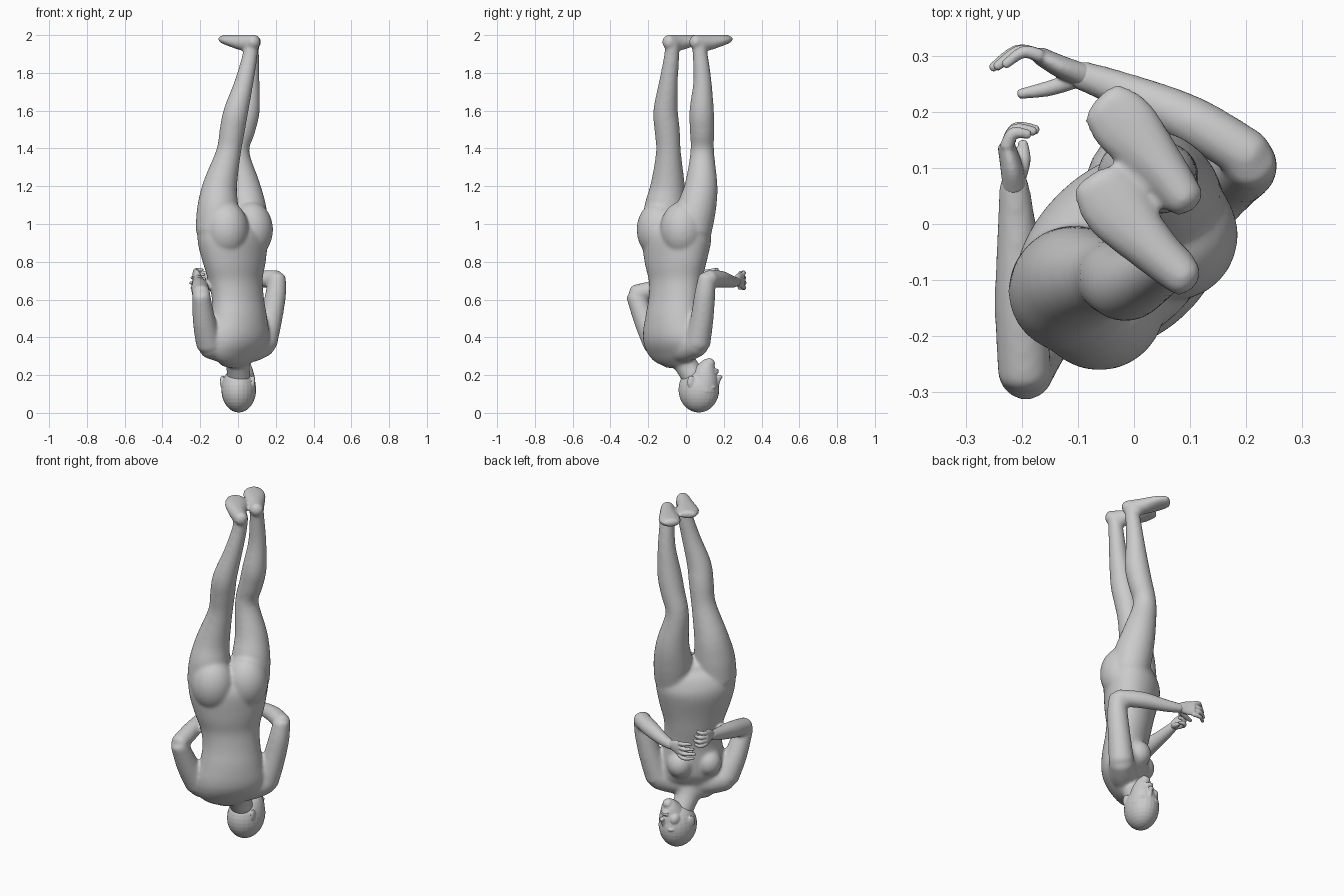
import bpy, bmesh, math
from mathutils import Vector, Matrix

LAT = Vector((0.72, 0.69, 0))     # side-to-side axis of the body
BACK = Vector((0.69, -0.72, 0))
UP = Vector((0, 0, 1))


def catmull(rows, steps=4):
    out = []
    for i in range(len(rows) - 1):
        p0, p1, p2, p3 = (rows[max(0, min(len(rows) - 1, i + k))] for k in (-1, 0, 1, 2))
        for s in range(steps):
            t = s / steps
            out.append([0.5 * (2 * b + (c - a) * t + (2 * a - 5 * b + 4 * c - d) * t * t
                               + (3 * b - a - 3 * c + d) * t ** 3)
                        for a, b, c, d in zip(p0, p1, p2, p3)])
    return out + [list(rows[-1])]


def tube(bm, rows, side=LAT, n=24):
    """Smooth limb through (x, y, z, half width, half depth) with round ends."""
    rows = catmull([r if len(r) == 5 else (*r, r[3]) for r in rows])
    pts = [Vector(r[:3]) for r in rows]
    rings = []
    for i, r in enumerate(rows):
        t = (pts[min(i + 1, len(pts) - 1)] - pts[max(i - 1, 0)]).normalized()
        u = (side - t * side.dot(t)).normalized()
        v = t.cross(u)
        end = -1 if i == 0 else 1 if i == len(rows) - 1 else 0
        caps = [(0, 1)]
        if end:
            caps += [(end * math.sin(a), math.cos(a)) for a in (0.5, 1.0, 1.4)]
            if end < 0:
                caps.reverse()
        h = 0.6 * min(r[3], r[4])
        for off, k in caps:
            c = pts[i] + t * off * h
            rings.append([bm.verts.new(c + u * (r[3] * k * math.cos(2 * math.pi * j / n))
                                       + v * (r[4] * k * math.sin(2 * math.pi * j / n)))
                          for j in range(n)])
    for a, b in zip(rings, rings[1:]):
        for j in range(n):
            bm.faces.new((a[j], a[(j + 1) % n], b[(j + 1) % n], b[j]))
    bm.faces.new(rings[0][::-1])
    bm.faces.new(rings[-1])


def ball(bm, c, r, turn=0):
    m = Matrix.Translation(c) @ Matrix.Rotation(turn, 4, 'Z') @ Matrix.Diagonal((*r, 1))
    bmesh.ops.create_uvsphere(bm, u_segments=24, v_segments=16, radius=1, matrix=m)


def finish(bm, name, voxel, smooth):
    bmesh.ops.recalc_face_normals(bm, faces=bm.faces)
    me = bpy.data.meshes.new(name)
    bm.to_mesh(me)
    bm.free()
    ob = bpy.data.objects.new(name, me)
    bpy.context.collection.objects.link(ob)
    rm = ob.modifiers.new("fuse", 'REMESH')
    rm.mode = 'VOXEL'
    rm.voxel_size = voxel
    rm.use_smooth_shade = True
    sm = ob.modifiers.new("soften", 'SMOOTH')
    sm.factor = 0.5
    sm.iterations = smooth
    return ob


# torso, hips at the top, shoulders below
bm = bmesh.new()
tube(bm, [(-0.03, -0.045, 1.03, 0.185, 0.085), (-0.03, -0.045, 0.99, 0.205, 0.125),
          (-0.028, -0.05, 0.92, 0.215, 0.15),
          (-0.018, -0.055, 0.8, 0.19, 0.137), (-0.012, -0.055, 0.7, 0.161, 0.122),
          (0, -0.062, 0.6, 0.155, 0.116), (0.005, -0.068, 0.5, 0.17, 0.124),
          (0.005, -0.07, 0.4, 0.19, 0.122), (0, -0.058, 0.33, 0.18, 0.092),
          (-0.005, -0.04, 0.29, 0.12, 0.07)], n=40)
# shoulder girdle
tube(bm, [(-0.155, -0.155, 0.36, 0.07, 0.068), (-0.09, -0.11, 0.345, 0.075, 0.075),
          (0, -0.06, 0.335, 0.07, 0.08), (0.075, 0.0, 0.345, 0.075, 0.075),
          (0.14, 0.062, 0.37, 0.07, 0.068)], UP)
hip, chest = Vector((-0.03, -0.047, 0.97)), Vector((0, -0.06, 0.47))
for s in (-1, 1):
    ball(bm, hip + BACK * 0.048 + LAT * s * 0.09, (0.118, 0.118, 0.15))
    ball(bm, chest - BACK * 0.07 + LAT * s * 0.078, (0.07, 0.07, 0.075))
# neck
tube(bm, [(-0.005, -0.045, 0.34, 0.1, 0.068), (-0.003, -0.01, 0.27, 0.066, 0.061),
          (0.005, 0.04, 0.19, 0.062, 0.064)])
# legs
tube(bm, [(0.058, 0.03, 0.96, 0.105), (0.047, 0.055, 1.08, 0.104), (0.03, 0.08, 1.2, 0.088),
          (-0.003, 0.086, 1.38, 0.063), (0.027, 0.085, 1.5, 0.065), (0.05, 0.083, 1.6, 0.065),
          (0.065, 0.087, 1.75, 0.049), (0.071, 0.077, 1.88, 0.041), (0.076, 0.065, 1.965, 0.036)])
tube(bm, [(-0.115, -0.12, 0.96, 0.11), (-0.107, -0.112, 1.08, 0.11), (-0.096, -0.097, 1.2, 0.092),
          (-0.05, -0.093, 1.38, 0.066), (-0.03, -0.1, 1.5, 0.067), (-0.01, -0.108, 1.6, 0.065),
          (0.032, -0.093, 1.75, 0.05), (0.061, -0.077, 1.88, 0.041), (0.074, -0.072, 1.965, 0.036)])
# feet, soles facing up
for heel, mid, bal, toe in (((0.092, 0.042), (0.045, 0.105), (-0.018, 0.178), (-0.056, 0.215)),
                            ((0.092, -0.098), (0.035, -0.045), (-0.035, 0.03), (-0.068, 0.079))):
    tube(bm, [(*heel, 1.966, 0.036, 0.036), (*mid, 1.959, 0.046, 0.043),
              (*bal, 1.972, 0.061, 0.031), (*toe, 1.979, 0.047, 0.023)])
# arms
tube(bm, [(0.14, 0.062, 0.37, 0.068), (0.174, 0.085, 0.5, 0.061), (0.2, 0.1, 0.63, 0.055),
          (0.208, 0.11, 0.717, 0.046)])
tube(bm, [(0.208, 0.12, 0.71, 0.046), (0.1, 0.185, 0.708, 0.045), (-0.02, 0.238, 0.695, 0.034),
          (-0.1, 0.267, 0.694, 0.027)], UP)
tube(bm, [(-0.152, -0.157, 0.365, 0.07), (-0.178, -0.212, 0.48, 0.061),
          (-0.194, -0.27, 0.62, 0.048)])
tube(bm, [(-0.195, -0.27, 0.63, 0.048), (-0.202, -0.14, 0.66, 0.047), (-0.209, 0, 0.69, 0.035),
          (-0.214, 0.08, 0.712, 0.026)], UP)
finish(bm, "body", 0.008, 16)

# head, upside down, turned a little
bm = bmesh.new()
turn = math.radians(-14)
face = Vector((0.24, 0.97, 0))
ear_dir = Vector((0.97, -0.24, 0))
mid = Vector((0.004, 0.068, 0))
ball(bm, mid + UP * 0.123, (0.091, 0.109, 0.121), turn)
tube(bm, [(0.016, 0.09, 0.12, 0.08, 0.082), (0.022, 0.1, 0.2, 0.066, 0.07),
          (0.028, 0.118, 0.25, 0.044, 0.044), (0.03, 0.132, 0.27, 0.026, 0.026)], ear_dir)
# nose, lips, brow, cheeks and ears
tube(bm, [(*(mid + face * d).xy, z, r) for d, z, r in
          ((0.1, 0.15, 0.011), (0.107, 0.175, 0.012), (0.116, 0.193, 0.014))], ear_dir)
for z in (0.214, 0.227):
    ball(bm, mid + face * 0.093 + UP * z, (0.025, 0.016, 0.007), turn)
for s in (-1, 1):
    ball(bm, mid + face * 0.085 + ear_dir * s * 0.032 + UP * 0.135, (0.028, 0.018, 0.012), turn)
    ball(bm, mid + face * 0.08 + ear_dir * s * 0.032 + UP * 0.155, (0.016, 0.015, 0.011), turn)
    ball(bm, mid + face * 0.055 + ear_dir * s * 0.042 + UP * 0.185, (0.026, 0.034, 0.034), turn)
    ball(bm, mid - face * 0.022 + ear_dir * s * 0.084 + UP * 0.165, (0.01, 0.02, 0.034),
         turn + s * 0.3)
finish(bm, "head", 0.004, 5)


def hand(name, wrist, palm, knuckle, bend, tip, thumb, z, gap):
    """Palm with four curled fingers stacked in z and a thumb underneath."""
    bm = bmesh.new()
    tube(bm, [(*wrist, z - 0.005, 0.021, 0.021), (*palm, z, 0.038, 0.02),
              (*knuckle, z, 0.042, 0.016)], UP)
    for i in range(4):
        f = z + (i - 1.5) * gap
        k = (1.0, 1.1, 1.0, 0.8)[i]
        b, t = (Vector(knuckle).lerp(Vector(p), k) for p in (bend, tip))
        d = (i - 1.5) * 0.004
        tube(bm, [(*knuckle, f, 0.0125), (*b, f + d, 0.011), (*t, f + d, 0.0085)], UP, 12)
    tube(bm, [(*wrist, z - 0.008, 0.015), (*thumb[0], z - 0.025, 0.014),
              (*thumb[1], z - 0.03, 0.009)], UP, 12)
    finish(bm, name, 0.0035, 3)


hand("hand_a", (-0.085, 0.263), (-0.13, 0.28), (-0.168, 0.3), (-0.205, 0.308), (-0.245, 0.28),
     ((-0.15, 0.242), (-0.203, 0.232)), 0.702, 0.023)
hand("hand_b", (-0.213, 0.065), (-0.218, 0.1), (-0.227, 0.138), (-0.212, 0.168), (-0.178, 0.165),
     ((-0.198, 0.112), (-0.198, 0.145)), 0.72, 0.021)
